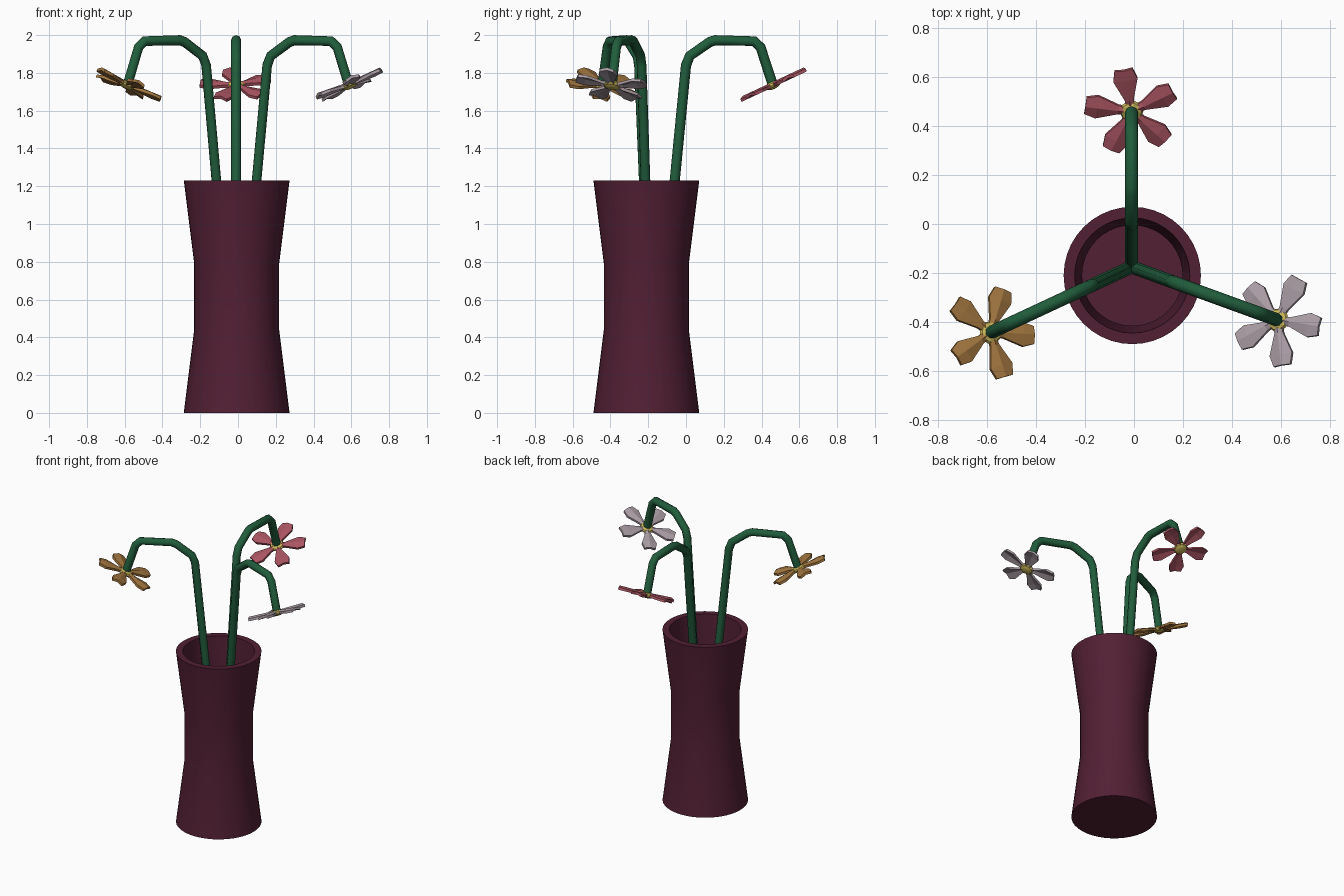
import bpy, bmesh
from math import sin, cos, radians, pi
from mathutils import Matrix, Vector

if "Cube" in bpy.data.objects:
    bpy.data.objects.remove(bpy.data.objects["Cube"])


def material(name, rgb):
    m = bpy.data.materials.new(name)
    m.diffuse_color = (*rgb, 1)
    m.use_nodes = True
    m.node_tree.nodes["Principled BSDF"].inputs["Base Color"].default_value = m.diffuse_color
    return m


def mesh_object(name, bm, mat):
    bmesh.ops.recalc_face_normals(bm, faces=bm.faces)
    me = bpy.data.meshes.new(name)
    bm.to_mesh(me)
    bm.free()
    me.materials.append(mat)
    ob = bpy.data.objects.new(name, me)
    bpy.context.collection.objects.link(ob)
    return ob


def activate(ob):
    bpy.ops.object.select_all(action='DESELECT')
    ob.select_set(True)
    bpy.context.view_layer.objects.active = ob


vase_mat = material("plum", (0.085, 0.014, 0.034))
stem_mat = material("green", (0.015, 0.11, 0.045))
centre_mat = material("yellow", (0.6, 0.48, 0.1))
petal_mats = {
    "back": material("pink", (0.40, 0.09, 0.12)),
    "left": material("orange", (0.36, 0.18, 0.05)),
    "right": material("pale_grey", (0.40, 0.33, 0.37)),
}

# Vase: hollow lathe with a narrow waist
profile = [(0, 0), (0.28, 0), (0.225, 0.44), (0.225, 0.79), (0.28, 1.23),
           (0.235, 1.23), (0.205, 0.79), (0.205, 0.44), (0.235, 0.04), (0, 0.04)]
bm = bmesh.new()
vs = [bm.verts.new((r, 0, z)) for r, z in profile]
edges = [bm.edges.new(p) for p in zip(vs, vs[1:])]
bmesh.ops.spin(bm, geom=vs + edges, cent=(0, 0, 0), axis=(0, 0, 1),
               angle=2 * pi, steps=40, use_duplicate=False)
bmesh.ops.remove_doubles(bm, verts=bm.verts, dist=1e-4)
vase = mesh_object("vase", bm, vase_mat)
vase.location = (-0.007, -0.21, 0)
activate(vase)
bpy.ops.object.shade_smooth_by_angle(angle=radians(12))

# Shared stem path (radius, height), leaning out and hooking over
STEM = [(0, 0.05), (0.175, 1.84), (0.195, 1.89), (0.30, 1.963), (0.33, 1.973),
        (0.535, 1.968), (0.57, 1.935), (0.635, 1.735)]
TILT = radians(25)


def build_stem(name, place):
    cu = bpy.data.curves.new(name, 'CURVE')
    cu.dimensions = '3D'
    cu.bevel_depth = 0.027
    cu.bevel_resolution = 2
    cu.use_fill_caps = True
    sp = cu.splines.new('POLY')
    sp.points.add(len(STEM) - 1)
    for p, (r, z) in zip(sp.points, STEM):
        p.co = (r, 0, z, 1)
    cu.materials.append(stem_mat)
    ob = bpy.data.objects.new(name, cu)
    bpy.context.collection.objects.link(ob)
    ob.matrix_world = place
    activate(ob)
    bpy.ops.object.convert(target='MESH')


def build_petals(name, place, mat):
    # Each petal is a folded, flared slab with a raised centre line
    bm = bmesh.new()
    rows = [(0.02, 0.017), (0.055, 0.019), (0.143, 0.050), (0.19, 0.037)]
    for k in range(5):
        rot = Matrix.Rotation(radians(10 + 72 * k), 4, 'Z')
        rings = []
        for d, w in rows:
            section = [(-w, -0.010), (0, 0.0), (w, -0.010),
                       (w, 0.006), (0, 0.016), (-w, 0.006)]
            rings.append([bm.verts.new(rot @ Vector((d, y, z))) for y, z in section])
        for a, b in zip(rings, rings[1:]):
            for i in range(6):
                j = (i + 1) % 6
                bm.faces.new((a[i], a[j], b[j], b[i]))
        for ring in (rings[0], rings[-1]):
            bm.faces.new((ring[0], ring[1], ring[4], ring[5]))
            bm.faces.new((ring[1], ring[2], ring[3], ring[4]))
    mesh_object(name, bm, mat).matrix_world = place


def build_centre(name, place):
    bm = bmesh.new()
    bmesh.ops.create_uvsphere(bm, u_segments=10, v_segments=6, radius=0.048)
    bmesh.ops.scale(bm, vec=(1, 1, 0.45), verts=bm.verts)
    mesh_object(name, bm, centre_mat).matrix_world = place


# Three identical flowers fanned round the vase axis
for side, angle in (("back", 90), ("left", 205), ("right", -20)):
    place = Matrix.Translation((-0.01, -0.175, 0)) @ Matrix.Rotation(radians(angle), 4, 'Z')
    head = (place @ Matrix.Translation((STEM[-1][0], 0, STEM[-1][1]))
            @ Matrix.Rotation(-TILT, 4, 'Y'))
    build_stem(side + "_stem", place)
    build_petals(side + "_petals", head, petal_mats[side])
    build_centre(side + "_flower_centre", head)
